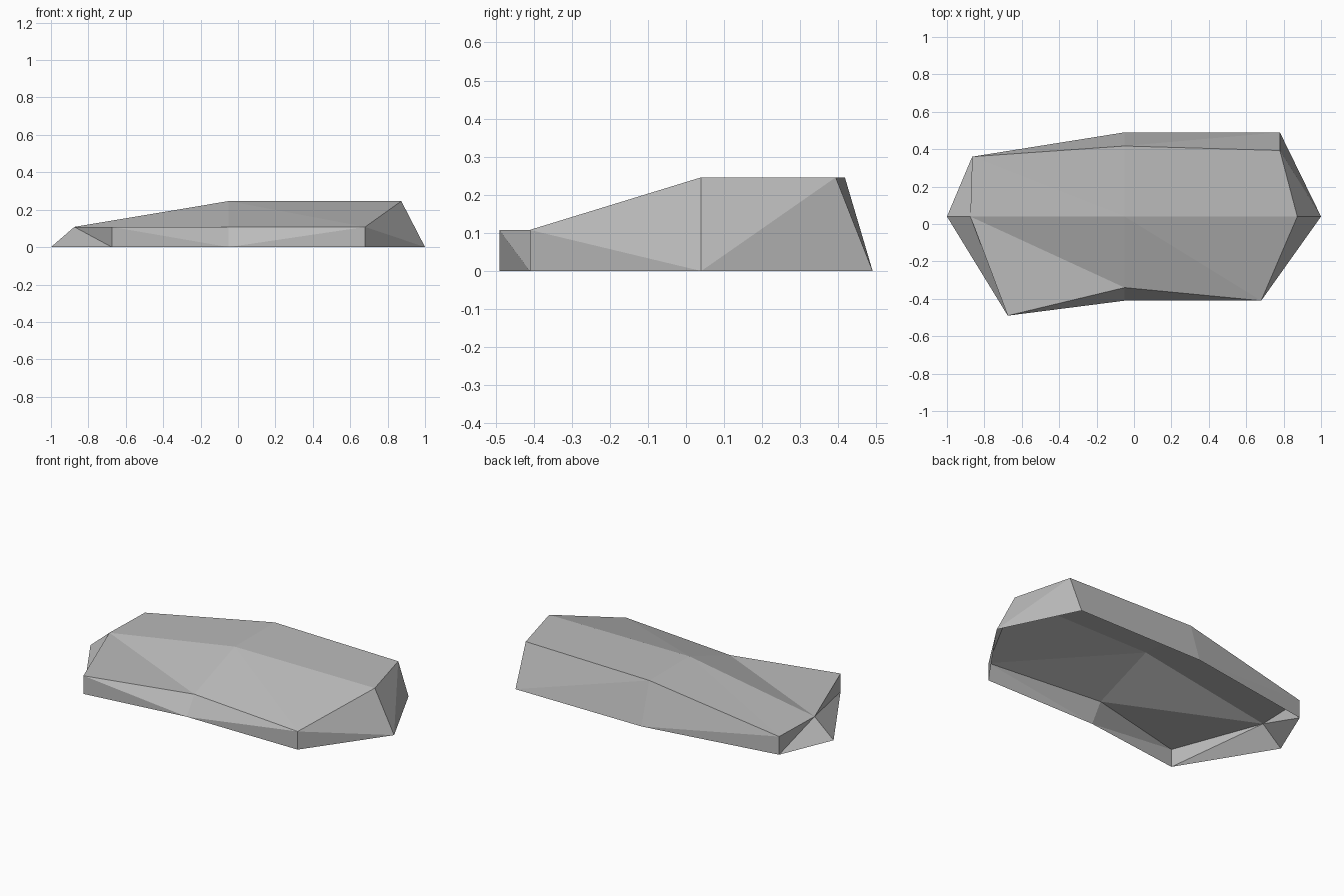
import bpy
import bmesh

if "Cube" in bpy.data.objects:
    bpy.data.objects.remove(bpy.data.objects["Cube"], do_unlink=True)

LOW, HIGH = 0.108, 0.246   # the two heights of the upper rim

# Outline on the ground, counter-clockwise from the left-hand tip
ground = [(-1, 0.04), (-0.675, -0.49), (-0.05, -0.41), (0.68, -0.41),
          (1, 0.04), (0.78, 0.49), (-0.05, 0.49), (-0.865, 0.36)]
# Matching points of the upper rim
rim = [(-0.875, 0.04, LOW), (-0.675, -0.49, LOW), (-0.05, -0.34, LOW), (0.68, -0.41, LOW),
       (0.873, 0.04, HIGH), (0.78, 0.393, HIGH), (-0.05, 0.417, HIGH), (-0.865, 0.36, LOW)]
# Diagonal direction of each side wall: r climbs, f falls
creases = "ffrfrrrr"

bm = bmesh.new()
base = [bm.verts.new((x, y, 0)) for x, y in ground]
top = [bm.verts.new(p) for p in rim]
peak = bm.verts.new((-0.05, 0.04, HIGH))

# Faceted side walls, open underneath
for i, crease in enumerate(creases):
    j = (i + 1) % len(base)
    if crease == "r":
        bm.faces.new((base[i], base[j], top[j]))
        bm.faces.new((base[i], top[j], top[i]))
    else:
        bm.faces.new((base[i], base[j], top[i]))
        bm.faces.new((base[j], top[j], top[i]))

# Top: one front corner facet, the rest fans out from the peak
corner = top[1]
bm.faces.new((top[0], corner, top[2]))
fan = [v for v in top if v is not corner]
for i, v in enumerate(fan):
    bm.faces.new((peak, v, fan[(i + 1) % len(fan)]))

mesh = bpy.data.meshes.new("flat_rock")
bm.to_mesh(mesh)
bm.free()

# Grey stone
stone = bpy.data.materials.new("stone_grey")
stone.use_nodes = True
colour = (0.5, 0.5, 0.5, 1)
stone.diffuse_color = colour
stone.node_tree.nodes["Principled BSDF"].inputs["Base Color"].default_value = colour
mesh.materials.append(stone)

rock = bpy.data.objects.new("flat_rock", mesh)
bpy.context.collection.objects.link(rock)
